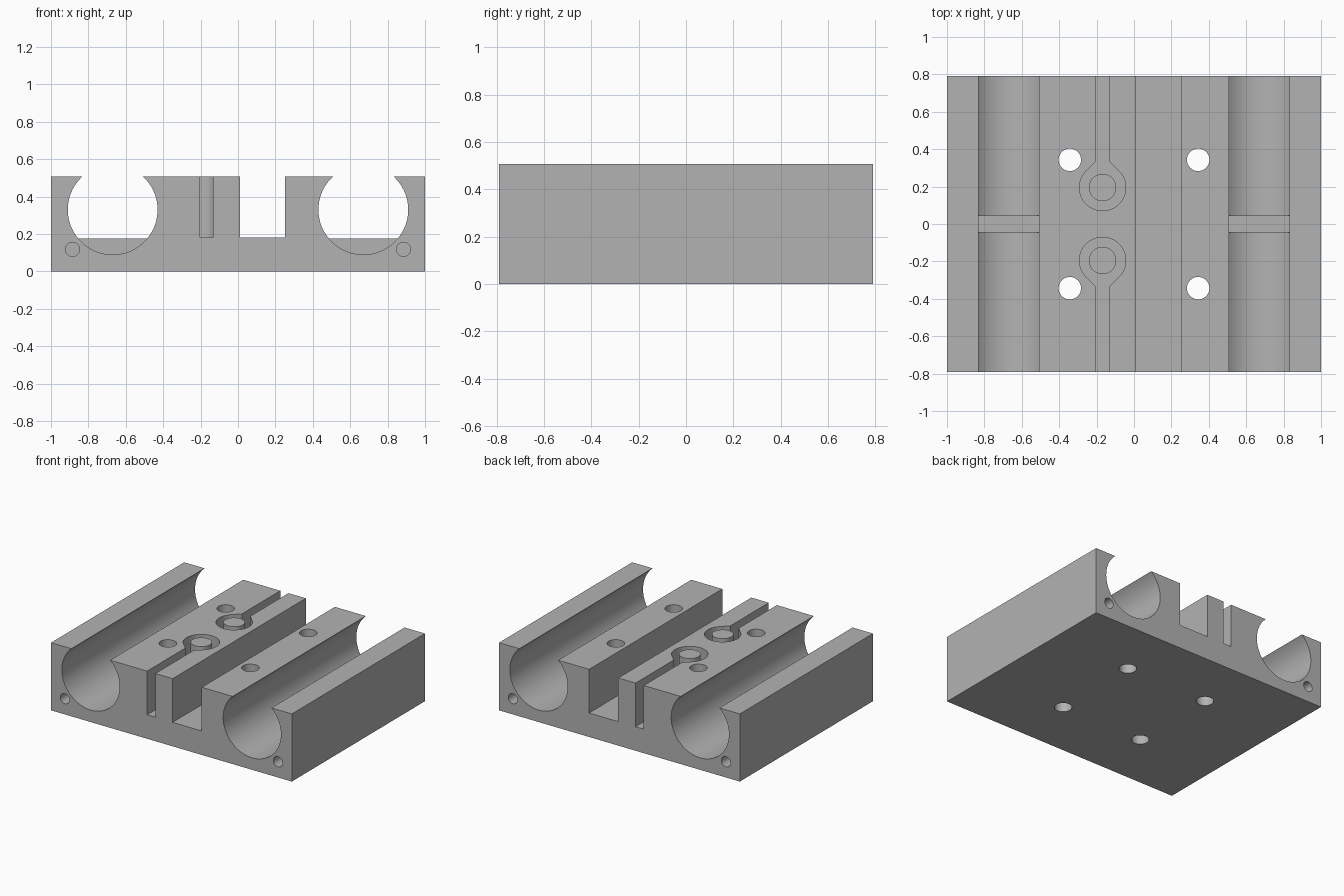
import bpy, bmesh
from math import sin, cos, pi, asin, radians
from mathutils import Vector

default = bpy.data.objects.get("Cube")
if default:
    bpy.data.objects.remove(default, do_unlink=True)

grey = bpy.data.materials.new("plain grey")
grey.use_nodes = True
grey.diffuse_color = (0.45, 0.45, 0.45, 1)
grey.node_tree.nodes["Principled BSDF"].inputs["Base Color"].default_value = grey.diffuse_color

TOP, FLOOR, DEPTH = 0.508, 0.18, 0.79
BORE_X, BORE_Z, BORE_R = 0.67, 0.33, 0.24


def arc(cx, cy, r, start=0.0, end=2 * pi, n=48):
    """Points along an arc; a full turn leaves out the repeated end point."""
    full = abs(end - start) > 2 * pi - 0.001
    steps = n if full else n - 1
    return [(cx + r * cos(start + (end - start) * i / steps),
             cy + r * sin(start + (end - start) * i / steps)) for i in range(n)]


def rect(x0, x1, y0, y1):
    return [(x0, y0), (x1, y0), (x1, y1), (x0, y1)]


def prism(name, outline, lo, hi, axis="z"):
    """Extrude an outline (x, y along z, or x, z along y)."""
    place = (lambda p, d: (p[0], p[1], d)) if axis == "z" else (lambda p, d: (p[0], d, p[1]))
    step = Vector(place((0, 0), hi - lo))
    bm = bmesh.new()
    face = bm.faces.new([bm.verts.new(place(p, lo)) for p in outline])
    grown = bmesh.ops.extrude_face_region(bm, geom=[face])["geom"]
    bmesh.ops.translate(bm, vec=step, verts=[g for g in grown if isinstance(g, bmesh.types.BMVert)])
    bmesh.ops.recalc_face_normals(bm, faces=bm.faces)
    mesh = bpy.data.meshes.new(name)
    bm.to_mesh(mesh)
    bm.free()
    mesh.materials.append(grey)
    obj = bpy.data.objects.new(name, mesh)
    bpy.context.collection.objects.link(obj)
    return obj


def select(obj):
    bpy.ops.object.select_all(action="DESELECT")
    obj.select_set(True)
    bpy.context.view_layer.objects.active = obj


def combine(body, tool, operation="DIFFERENCE"):
    select(body)
    mod = body.modifiers.new("boolean", "BOOLEAN")
    mod.operation, mod.object, mod.solver = operation, tool, "EXACT"
    bpy.ops.object.modifier_apply(modifier=mod.name)
    bpy.data.objects.remove(tool, do_unlink=True)


# Main block with the wide belt channel
block = prism("carriage_block", rect(-1, 1, 0, TOP), -DEPTH, DEPTH, "y")
combine(block, prism("channel_cutter", rect(0.01, 0.252, FLOOR, 1), -1, 1, "y"))

# Round open-topped bores, with a low stop rib halfway along each
half = asin((BORE_Z - FLOOR) / BORE_R)
for side in (-1, 1):
    x = side * BORE_X
    combine(block, prism("bore_cutter", arc(x, BORE_Z, BORE_R, n=96), -1, 1, "y"))
    rib = arc(x, BORE_Z, BORE_R + 0.005, pi + half, 2 * pi - half)
    combine(block, prism("stop_rib", rib, -0.045, 0.045, "y"), "UNION")

# Keyhole belt slots: narrow slot, flare, round pocket and centre post
SLOT_X, SLOT_W, EYE_Y, EYE_R = -0.168, 0.034, 0.195, 0.124
flare_y = EYE_Y + EYE_R * 2 ** 0.5 - SLOT_W
for end in (-1, 1):
    outline = arc(SLOT_X, EYE_Y, EYE_R, 3 * pi / 4, 9 * pi / 4, n=40)
    outline += [(SLOT_X + SLOT_W, flare_y), (SLOT_X + SLOT_W, 1),
                (SLOT_X - SLOT_W, 1), (SLOT_X - SLOT_W, flare_y)]
    outline = [(x, end * y) for x, y in outline]
    combine(block, prism("keyhole_cutter", outline, FLOOR, 1))
    post = arc(SLOT_X, end * EYE_Y, 0.073)
    combine(block, prism("belt_post", post, FLOOR - 0.05, TOP), "UNION")

# Vertical mounting holes and blind screw holes in both ends
for sx in (-1, 1):
    for sy in (-1, 1):
        combine(block, prism("mount_cutter", arc(sx * 0.343, sy * 0.343, 0.06), -1, 1))
        ends = sorted((sy * 1, sy * (DEPTH - 0.3)))
        combine(block, prism("screw_cutter", arc(sx * 0.885, 0.118, 0.038, n=32), *ends, "y"))

select(block)
bpy.ops.object.shade_smooth_by_angle(angle=radians(30))
